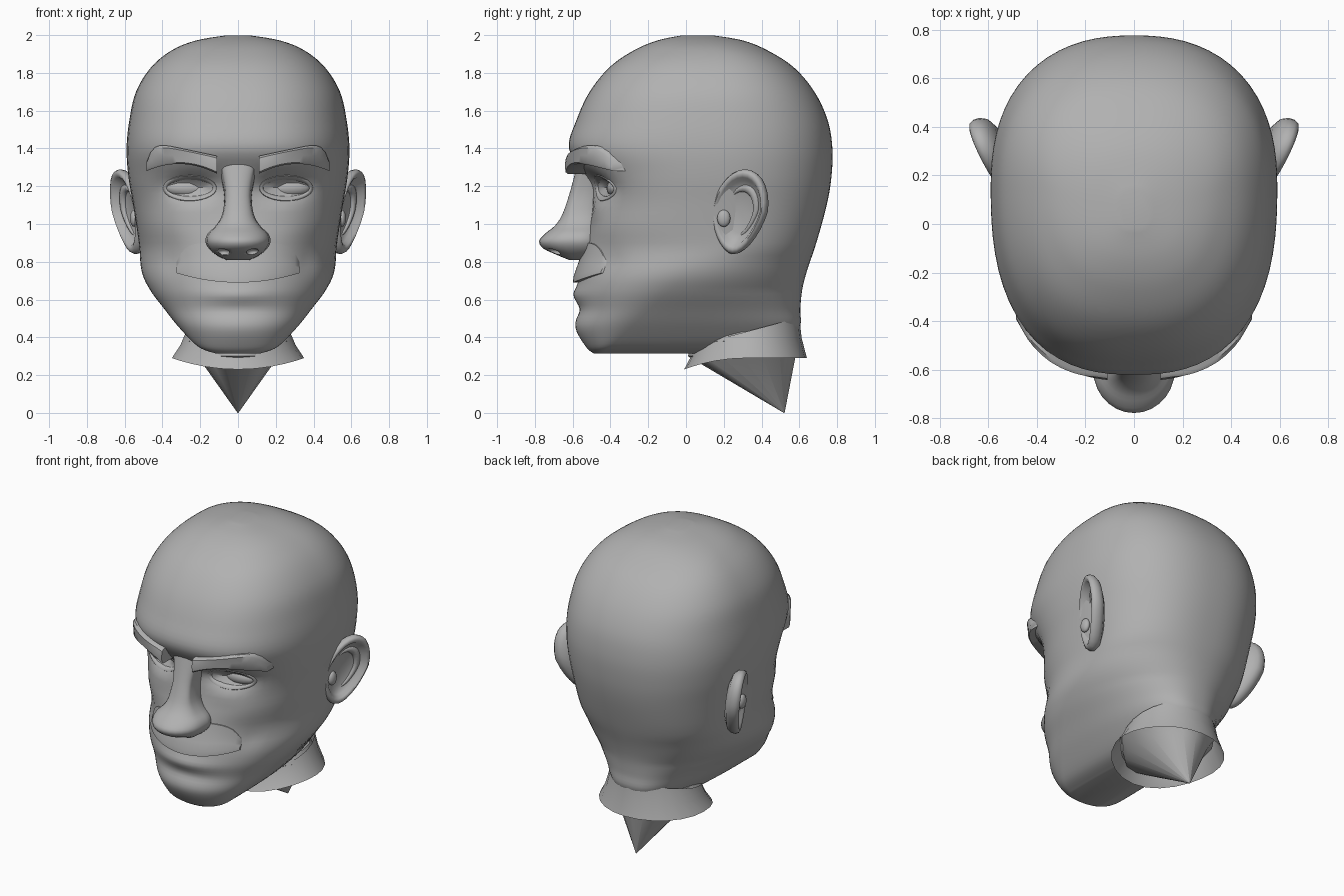
import bpy, bmesh, math
from mathutils import Vector

cube = bpy.data.objects.get("Cube")
if cube:
    bpy.data.objects.remove(cube, do_unlink=True)

clay = bpy.data.materials.new("grey_clay")
clay.use_nodes = True
clay.diffuse_color = (0.44, 0.44, 0.44, 1)
clay.node_tree.nodes["Principled BSDF"].inputs["Base Color"].default_value = (0.44, 0.44, 0.44, 1)


def finish(name, bm, angle=40):
    """Turn a bmesh into a shaded object."""
    bmesh.ops.recalc_face_normals(bm, faces=bm.faces)
    mesh = bpy.data.meshes.new(name)
    bm.to_mesh(mesh)
    bm.free()
    mesh.materials.append(clay)
    obj = bpy.data.objects.new(name, mesh)
    bpy.context.collection.objects.link(obj)
    bpy.ops.object.select_all(action="DESELECT")
    obj.select_set(True)
    bpy.context.view_layer.objects.active = obj
    bpy.ops.object.shade_smooth_by_angle(angle=math.radians(angle))
    return obj


def loft(name, rings, caps=True, closed=False, angle=40):
    """Skin a list of equal closed rings."""
    bm = bmesh.new()
    loops = [[bm.verts.new(p) for p in ring] for ring in rings]
    pairs = list(zip(loops, loops[1:])) + ([(loops[-1], loops[0])] if closed else [])
    for a, b in pairs:
        for i in range(len(a)):
            j = (i + 1) % len(a)
            bm.faces.new((a[i], a[j], b[j], b[i]))
    if caps and not closed:
        bm.faces.new(loops[0])
        bm.faces.new(loops[-1])
    return finish(name, bm, angle)


def ball(name, centre, radii):
    bm = bmesh.new()
    bmesh.ops.create_uvsphere(bm, u_segments=20, v_segments=12, radius=1)
    for v in bm.verts:
        v.co = Vector([c + r * k for c, r, k in zip(centre, radii, v.co)])
    return finish(name, bm)


def spline(rows, steps):
    """Catmull-Rom through rows of numbers."""
    out = []
    last = len(rows) - 1
    for i in range(last):
        four = [rows[max(0, min(last, i + k))] for k in (-1, 0, 1, 2)]
        for s in range(steps):
            t = s / steps
            out.append([b + t / 2 * (c - a + t * (2 * a - 5 * b + 4 * c - d + t * (3 * (b - c) + d - a)))
                        for a, b, c, d in zip(*four)])
    return out + [list(rows[-1])]


# Skull outline: height, half width, front, back
SKULL = spline([
    (.315, .12, -.49, .25), (.35, .21, -.53, .5), (.45, .31, -.585, .6),
    (.55, .39, -.57, .605), (.65, .465, -.575, .615), (.75, .51, -.56, .64),
    (.9, .525, -.53, .69), (1.1, .555, -.495, .745), (1.25, .58, -.535, .77),
    (1.4, .59, -.62, .775), (1.55, .575, -.58, .75), (1.7, .54, -.51, .68),
    (1.83, .46, -.405, .57), (1.92, .35, -.275, .43), (1.972, .22, -.15, .3),
    (1.999, .06, -.02, .14)], 5)

# Soft face forms: side offset, height, spread x, spread z, depth
FORMS = [(.24, 1.2, .13, .06, .08), (.25, 1.08, .1, .03, -.012),
         (0, .625, .2, .04, -.022), (0, .54, .18, .03, .008),
         (.36, .8, .03, .06, .012), (.33, 1.0, .1, .08, -.01)]


def form(x, z):
    return sum(d * math.exp(-((abs(x) - fx) / sx) ** 2 - ((z - fz) / sz) ** 2)
               for fx, fz, sx, sz, d in FORMS)


def middle(z):
    return min(.15, -.4 + (z - .35) * 1.05, 2.06 - z)


def front_power(z):
    return max(2.1, min(2.5, 2.1 + 2 * (z - .8)))


def back_power(z):
    return 2.2 + 2 * max(0, .65 - z) + max(0, min(.15, z - .8))


def face_y(x, z):
    """Front surface of the head at a given spot."""
    for a, b in zip(SKULL, SKULL[1:]):
        if a[0] <= z <= b[0]:
            t = (z - a[0]) / (b[0] - a[0])
            break
    w, f = (a[k] + t * (b[k] - a[k]) for k in (1, 2))
    n, c = front_power(z), middle(z)
    return c - (c - f) * (1 - min(abs(x) / w, .98) ** n) ** (1 / n) + form(x, z)


def brow_y(x, z):
    """Brow shelf that does not sink into the eye socket."""
    return min(face_y(x, z), face_y(x, 1.36))


# Head
rings = []
for z, w, f, b in SKULL:
    ring = []
    c = middle(z)
    for i in range(72):
        a = math.tau * i / 72
        ca, sa = math.cos(a), math.sin(a)
        n = back_power(z) if sa > 0 else front_power(z)
        r = (abs(ca) ** n + abs(sa) ** n) ** (-1 / n)
        x, y = w * r * ca, c + r * sa * ((b - c) if sa > 0 else (c - f))
        ring.append((x, y + (form(x, z) if sa < 0 else 0), z))
    rings.append(ring)
loft("head", rings)


def slab(name, us, xs, low, high, section, taper, surface):
    """Raised pad lying on the face."""
    rings = []
    for u in us:
        x, lo, hi = xs(u), low(u), high(u)
        ring = []
        for v, off in section:
            z = lo + v * (hi - lo)
            ring.append((x, surface(x, z) - (off * taper(u) if off > 0 else off), z))
        rings.append(ring)
    loft(name, rings)


# Upper lip
slab("upper_lip", [i / 14 - 1 for i in range(29)], lambda u: .325 * u,
     lambda u: .69 + .05 * u * u, lambda u: .8 + .1 * (1 - u ** 8),
     [(0, -.04), (0, .026), (.15, .03), (.4, .022), (.7, .013), (1, .008), (1, -.04)],
     lambda u: 1 - .6 * u ** 4, face_y)

# Nose: height, half width, front
nose = spline([(.81, .06, -.62), (.835, .11, -.68), (.87, .15, -.755), (.91, .168, -.778),
               (.95, .155, -.745), (.99, .115, -.695), (1.05, .08, -.655),
               (1.15, .065, -.62), (1.26, .08, -.59), (1.38, .11, -.56)], 3)
rings = []
for z, w, f in nose:
    c = max(f + .04, -.6)
    ring = []
    for i in range(28):
        a = math.tau * i / 28
        s = math.sin(a)
        flare = 1 + (.25 + 2 * max(0, min(z - 1, .3))) * max(s, 0)
        ring.append((w * flare * math.cos(a), c + s * (.17 if s > 0 else c - f), z))
    rings.append(ring)
nose_obj = loft("nose", rings)

EAR_ALONG, EAR_OUT = Vector((.42, .9, 0)), Vector((.9, -.42, 0))
EAR_CENTRE = Vector((.59, .28, 1.065))
EAR_RINGS = [(.6, -.075), (.88, -.055), (.98, -.03), (1, -.005), (.96, .014), (.89, .02),
             (.81, .012), (.74, -.012), (.5, -.03), (.1, -.035)]


def ear_point(side, scale, a, out):
    """Spot on the ear at an angle around its outline."""
    up = math.sin(a)
    along = (.16 * (1 + .25 * min(up, 0)) * math.cos(a) + .045 * up) * scale
    p = EAR_CENTRE + EAR_ALONG * along + EAR_OUT * (out + .025 * up * scale)
    return (side * p.x, p.y, p.z + .225 * up * scale)


for side, label in ((1, "left"), (-1, "right")):
    # Nostrils
    cutter = ball(label + "_nostril_cutter", (side * .08, -.705, .85), (.036, .045, .022))
    cutter.hide_render = True
    cutter.hide_viewport = True
    cut = nose_obj.modifiers.new(label + "_nostril", "BOOLEAN")
    cut.operation = "DIFFERENCE"
    cut.object = cutter

    # Eyebrows
    slab(label + "_eyebrow", [i / 16 for i in range(17)], lambda u: side * (.11 + .375 * u),
         lambda u: 1.265 + .18 * u * (1 - u) + .015 * u,
         lambda u: 1.36 + .08 * u - .115 * u ** 12,
         [(0, -.12), (0, .026), (.1, .038), (.5, .042), (.88, .036), (1, .018), (1, -.12)],
         lambda u: 1 - .35 * u ** 6, brow_y)

    # Eyes and lids
    ball(label + "_eye", (side * .255, face_y(.255, 1.19) + .032, 1.19), (.13, .055, .052))
    rings = []
    for i in range(28):
        a = math.tau * i / 28
        ring = []
        for k in range(8):
            t = math.tau * k / 8
            r = 1 + .09 * math.cos(t)
            x = .255 + .132 * r * math.cos(a)
            z = 1.19 + (.056 + .014 * math.cos(t)) * math.sin(a)
            ring.append((side * x, face_y(x, z) + .004 - .012 * math.sin(t), z))
        rings.append(ring)
    loft(label + "_eyelids", rings, closed=True, angle=60)

    # Ears with an inner fold
    loft(label + "_ear", [[ear_point(side, scale, math.tau * i / 28, out) for i in range(28)]
                          for scale, out in EAR_RINGS], angle=60)
    rings = []
    for i in range(17):
        t = i / 16
        size = .3 + .7 * math.sin(math.pi * t)
        rings.append([ear_point(side, .56 + .13 * size * math.cos(k * math.tau / 8), 3.6 * t - 1.3,
                                -.03 + .022 * size * math.sin(k * math.tau / 8)) for k in range(8)])
    loft(label + "_ear_fold", rings, angle=60)
    ball(label + "_ear_tragus", (side * .55, .2, 1.03), (.022, .035, .045))

# Neck ending in a point
rings = []
for z, rx, ry, cy in ((.43, .25, .255, .32), (.38, .28, .28, .31), (.3, .215, .285, .295), (0, .002, .002, .52)):
    rings.append([(rx * math.cos(math.tau * i / 16), cy + ry * math.sin(math.tau * i / 16), z)
                  for i in range(16)])
loft("neck", rings, angle=30)

# Open collar
rings = [[], [], []]
for i in range(24):
    a = math.tau * i / 24
    c, s = math.cos(a), math.sin(a)
    top = Vector((.275 * c, .32 + .28 * s, .43 + .075 * s))
    low = Vector((.35 * c, .315 + .325 * s, .29 - .06 * max(0, -s) ** 2))
    rings[0].append(top)
    rings[1].append(top.lerp(low, .5) - Vector((.008 * c, .008 * s, 0)))
    rings[2].append(low)
loft("collar", rings, caps=False)
